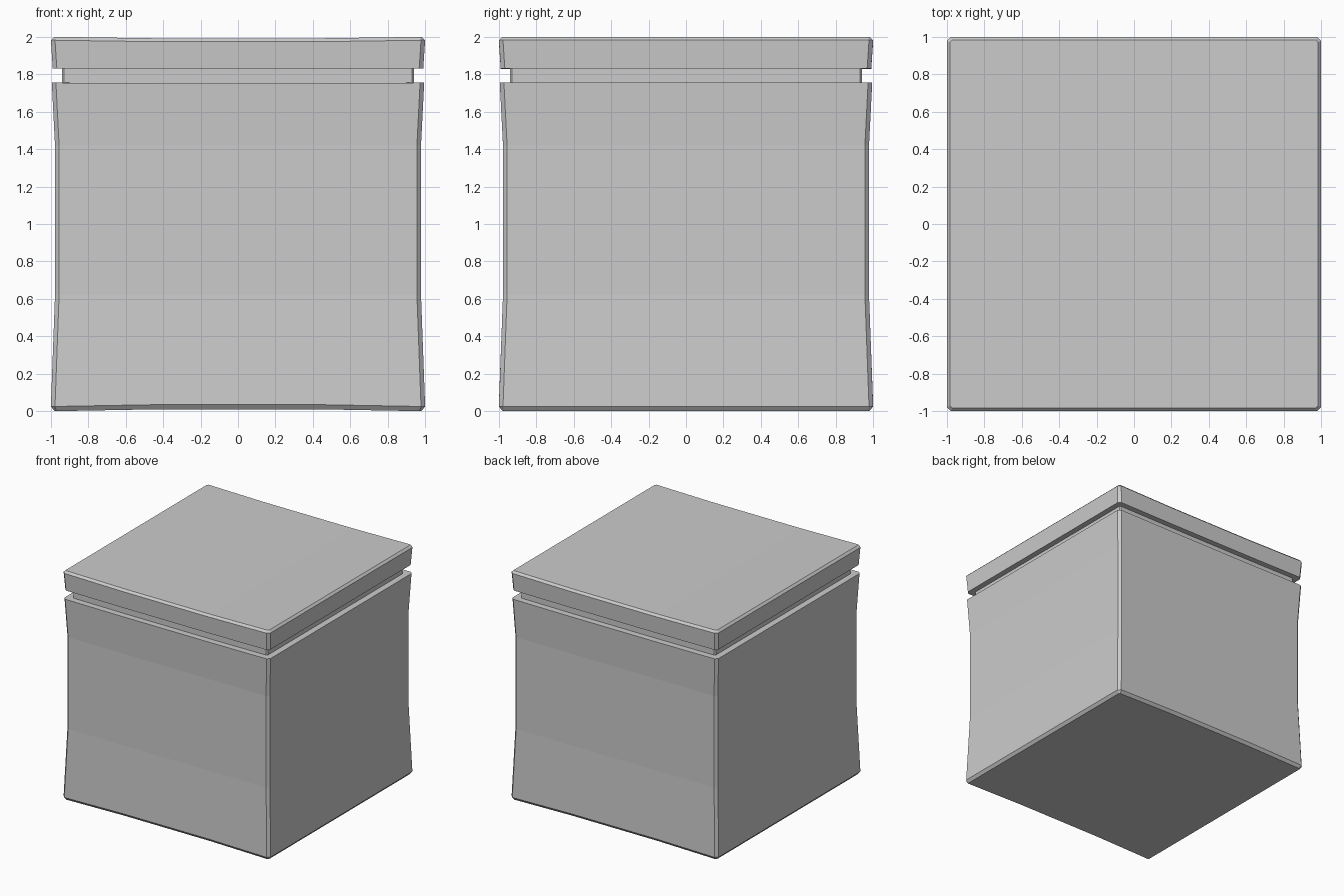
import bpy, bmesh

if "Cube" in bpy.data.objects:
    bpy.data.objects.remove(bpy.data.objects["Cube"])

KNOT = 0.42  # x position where the top and bottom faces bend slightly


def ring(bm, half, corner, z, bow):
    """Square ring with cut corners; the middle of the front and back is shifted by bow."""
    e = half - corner
    pts = [(-e, -half, 0), (-KNOT, -half, bow), (KNOT, -half, bow), (e, -half, 0),
           (half, -e, 0), (half, e, 0),
           (e, half, 0), (KNOT, half, bow), (-KNOT, half, bow), (-e, half, 0),
           (-half, e, 0), (-half, -e, 0)]
    return [bm.verts.new((x, y, z + dz)) for x, y, dz in pts]


def stack(name, profile, cap_bottom=False, cap_top=False):
    """Join rings of (half width, corner cut, z, bow) from bottom to top."""
    bm = bmesh.new()
    rings = [ring(bm, *p) for p in profile]
    for a, b in zip(rings, rings[1:]):
        for i in range(12):
            j = (i + 1) % 12
            bm.faces.new((a[i], a[j], b[j], b[i]))
    strips = [(9, 10, 11, 0, 1, 8), (1, 2, 7, 8), (2, 3, 4, 5, 6, 7)]
    for use, r, flip in ((cap_bottom, rings[0], True), (cap_top, rings[-1], False)):
        if use:
            for s in strips:
                bm.faces.new([r[i] for i in (reversed(s) if flip else s)])
    mesh = bpy.data.meshes.new(name)
    bm.to_mesh(mesh)
    bm.free()
    obj = bpy.data.objects.new(name, mesh)
    bpy.context.collection.objects.link(obj)
    return obj


# Body with a slight waist, chamfered bottom and a ledge running in to the neck
stack("box_body", [
    (0.98, 0.01, 0.0, 0.01),
    (1.0, 0.022, 0.025, 0.01),
    (0.978, 0.022, 0.62, 0),
    (0.978, 0.022, 1.42, 0),
    (0.995, 0.022, 1.755, -0.003),
    (0.94, 0.01, 1.755, -0.003),
], cap_bottom=True)

# Recessed neck between body and lid
stack("neck", [(0.94, 0.01, 1.755, -0.003), (0.94, 0.01, 1.83, -0.003)])

# Lid with chamfered top edge
stack("lid", [
    (0.94, 0.01, 1.83, -0.003),
    (0.99, 0.022, 1.83, -0.003),
    (1.0, 0.022, 1.982, -0.008),
    (0.982, 0.01, 2.0, -0.008),
], cap_top=True)
